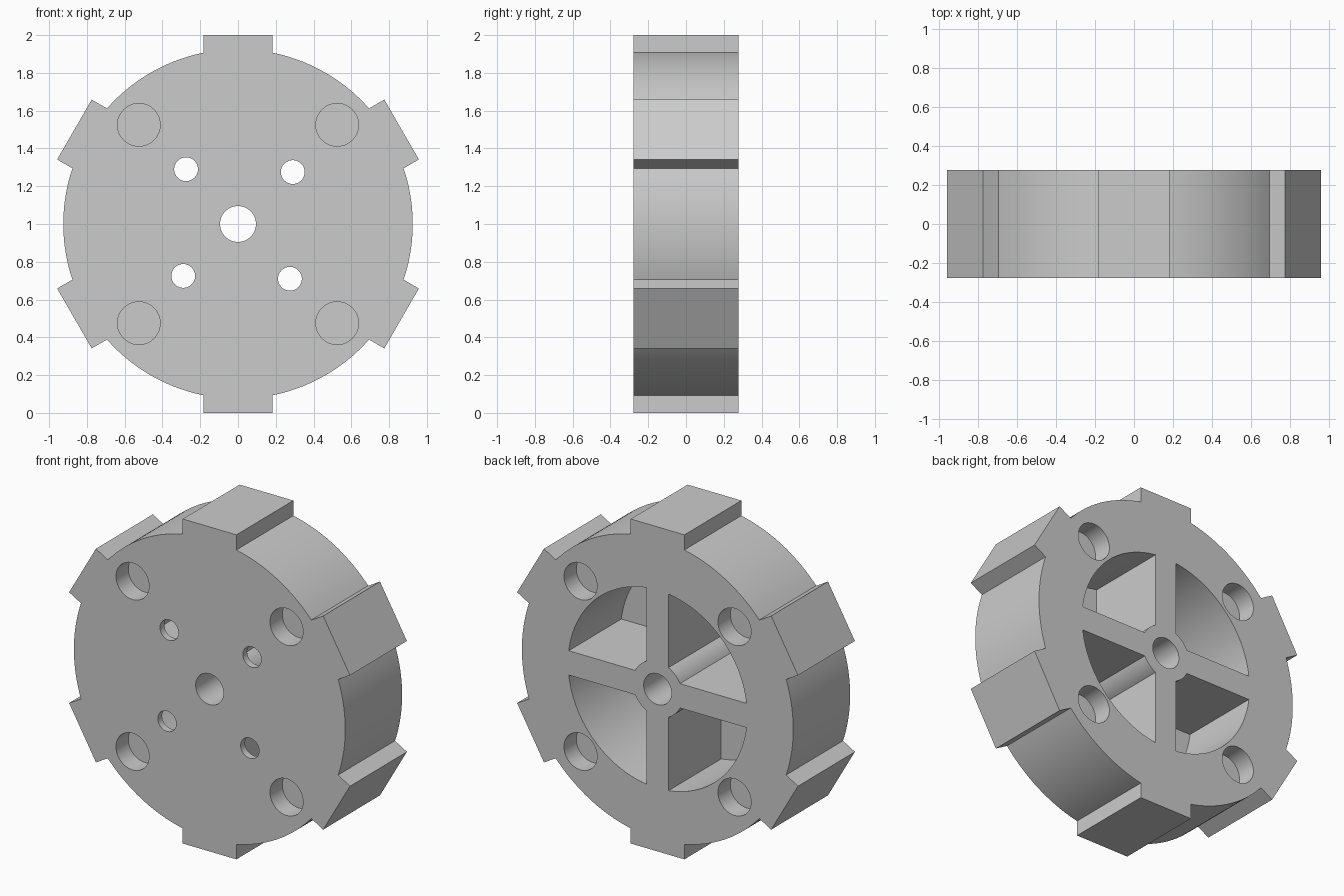
import bpy, bmesh
from math import radians, degrees, sin, cos, asin, pi

if "Cube" in bpy.data.objects:
    bpy.data.objects.remove(bpy.data.objects["Cube"])

BACK, FRONT = 0.277, -0.277
RIM, TOOTH, HALF_TOOTH = 0.925, 1.0, 0.183
POCKET, HUB, HALF_SPOKE = 0.61, 0.17, 0.075
FLOOR = -0.235
MAGNET_DEPTH = 0.12

grey = bpy.data.materials.new("plain grey")
grey.use_nodes = True
colour = (0.6, 0.6, 0.6, 1)
grey.diffuse_color = colour
grey.node_tree.nodes["Principled BSDF"].inputs["Base Color"].default_value = colour


def arc(radius, start, end, steps):
    """Points on an arc about the wheel axis, angles in radians."""
    return [(radius * cos(a), radius * sin(a))
            for a in (start + (end - start) * i / steps for i in range(steps + 1))]


def circle(x, z, radius, steps=48):
    return [(x + px, z + pz) for px, pz in arc(radius, 0, 2 * pi, steps)[:-1]]


def turn(points, angle):
    c, s = cos(angle), sin(angle)
    return [(x * c - z * s, x * s + z * c) for x, z in points]


def prisms(name, parts):
    """One mesh of profiles, each extruded from y0 to y1."""
    bm = bmesh.new()
    for points, y0, y1 in parts:
        face = bm.faces.new([bm.verts.new((x, y0, z + 1)) for x, z in points])
        moved = bmesh.ops.extrude_face_region(bm, geom=[face])["geom"]
        verts = [v for v in moved if isinstance(v, bmesh.types.BMVert)]
        bmesh.ops.translate(bm, verts=verts, vec=(0, y1 - y0, 0))
    bmesh.ops.recalc_face_normals(bm, faces=bm.faces)
    mesh = bpy.data.meshes.new(name)
    bm.to_mesh(mesh)
    bm.free()
    mesh.materials.append(grey)
    obj = bpy.data.objects.new(name, mesh)
    bpy.context.collection.objects.link(obj)
    return obj


# Wheel body: six flat-topped teeth joined by rim arcs
edge = asin(HALF_TOOTH / RIM)
outline = []
for i in range(6):
    section = [(TOOTH, -HALF_TOOTH), (TOOTH, HALF_TOOTH)]
    section += arc(RIM, edge, radians(60) - edge, 20)
    outline += turn(section, radians(30 + 60 * i))
wheel = prisms("toothed_wheel", [(outline, FRONT, BACK)])

# Four pockets in the back, leaving a round hub and a cross of spokes
outer, inner = asin(HALF_SPOKE / POCKET), asin(HALF_SPOKE / HUB)
pocket = arc(POCKET, outer, pi / 2 - outer, 32) + arc(HUB, pi / 2 - inner, inner, 10)
quarters = [i * pi / 2 for i in range(4)]
pockets = prisms("pocket_cutter", [(turn(pocket, q), FLOOR, BACK + 0.1) for q in quarters])

# Axle bore, screw holes through the floor, blind round recesses on both faces
holes = [(circle(0, 0, 0.095), FRONT - 0.1, BACK + 0.1)]
for q in quarters:
    holes.append((turn(circle(0.29, 0.275, 0.063), q), FRONT - 0.1, FLOOR + 0.1))
    recess = turn(circle(0.525, 0.525, 0.113), q)
    holes.append((recess, FRONT - 0.1, FRONT + MAGNET_DEPTH))
    holes.append((recess, BACK - MAGNET_DEPTH, BACK + 0.1))
drills = prisms("hole_cutter", holes)

bpy.context.view_layer.objects.active = wheel
for cutter in (pockets, drills):
    cutter.hide_render = True
    mod = wheel.modifiers.new("cut", "BOOLEAN")
    mod.operation = "DIFFERENCE"
    mod.solver = "EXACT"
    mod.object = cutter
    bpy.ops.object.modifier_apply(modifier=mod.name)
    bpy.data.objects.remove(cutter)

# Smooth the curved walls, keep the corners crisp
bpy.ops.object.select_all(action="DESELECT")
wheel.select_set(True)
bpy.ops.object.shade_smooth_by_angle(angle=radians(25))
